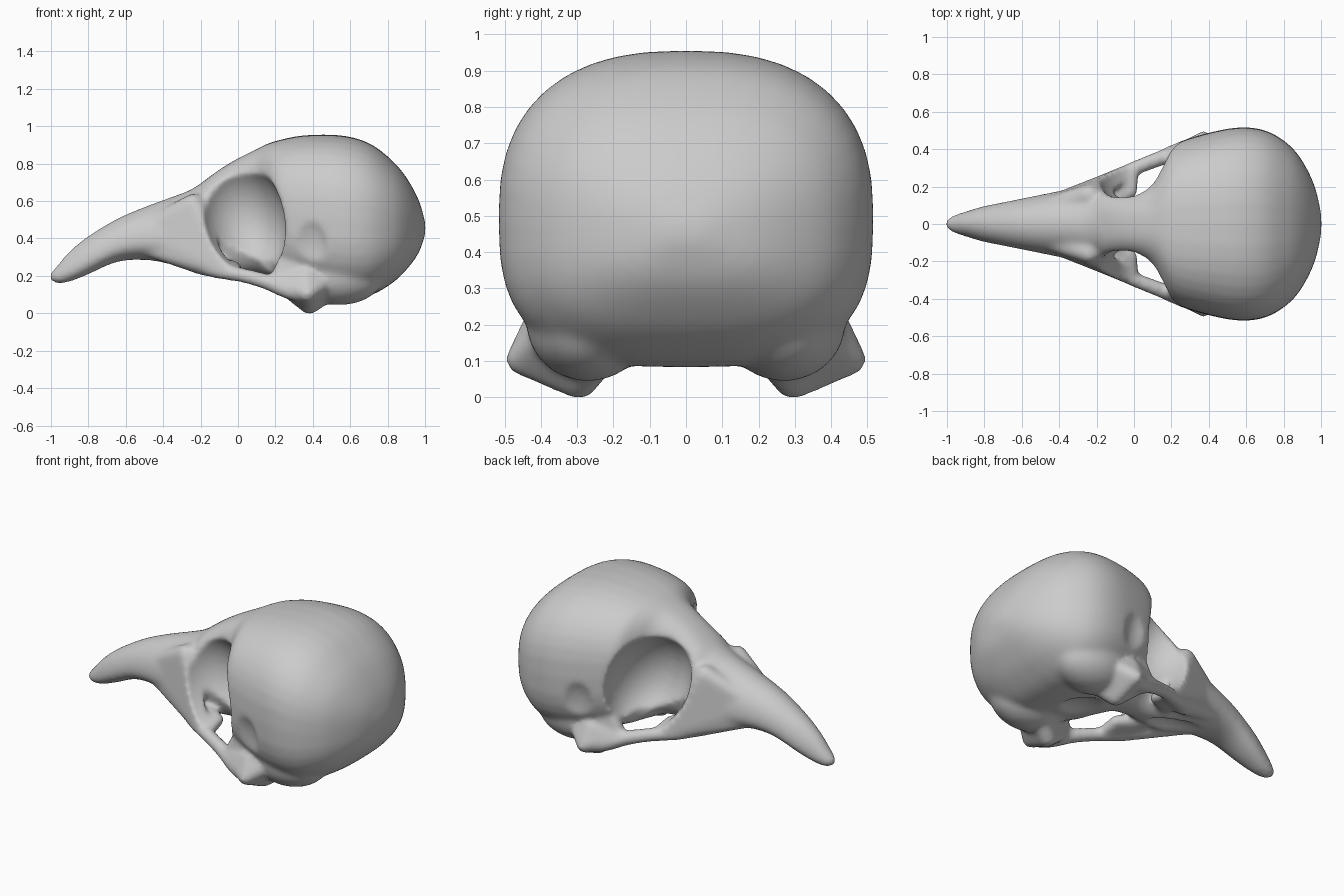
import bpy, bmesh, math
from mathutils import Vector, Matrix

cube = bpy.data.objects.get("Cube")
if cube:
    bpy.data.objects.remove(cube, do_unlink=True)

bone = bpy.data.materials.new("bone_grey")
bone.use_nodes = True
GREY = (0.6, 0.6, 0.6, 1)
bone.diffuse_color = GREY
bone.node_tree.nodes["Principled BSDF"].inputs["Base Color"].default_value = GREY


def catmull(rows, steps):
    """Smoothly interpolate between rows of numbers."""
    out = []
    for i in range(len(rows) - 1):
        a, b = rows[max(i - 1, 0)], rows[i]
        c, d = rows[i + 1], rows[min(i + 2, len(rows) - 1)]
        for s in range(steps):
            t = s / steps
            out.append([q + t / 2 * (r - p + t * (2*p - 5*q + 4*r - w + t * (3*(q - r) + w - p)))
                        for p, q, r, w in zip(a, b, c, d)])
    out.append(list(rows[-1]))
    return out


def loft(bm, rings):
    """Bridge closed rings of points and cap both ends."""
    vs = [[bm.verts.new(p) for p in ring] for ring in rings]
    n = len(vs[0])
    for r0, r1 in zip(vs, vs[1:]):
        for k in range(n):
            bm.faces.new((r0[k], r0[(k + 1) % n], r1[(k + 1) % n], r1[k]))
    bm.faces.new(vs[0])
    bm.faces.new(vs[-1])


def tube(bm, path):
    """Tapered rod through (x, y, z, radius) points."""
    pts = catmull(path, 4)
    rings = []
    for i, p in enumerate(pts):
        ahead, behind = pts[min(i + 1, len(pts) - 1)], pts[max(i - 1, 0)]
        turn = (Vector(ahead[:3]) - Vector(behind[:3])).to_track_quat('Z', 'Y')
        rings.append([Vector(p[:3]) + turn @ Vector((p[3] * math.cos(a), p[3] * math.sin(a), 0))
                      for a in (k * math.tau / 12 for k in range(12))])
    loft(bm, rings)


def blob(bm, centre, radii, tilt=0.0):
    m = Matrix.Translation(centre) @ Matrix.Rotation(tilt, 4, 'Y') @ Matrix.Diagonal((*radii, 1))
    return bmesh.ops.create_uvsphere(bm, u_segments=32, v_segments=20, radius=1, matrix=m)["verts"]


def hull(bm, balls, side):
    """Rounded solid wrapped around (x, y, z, radius) balls."""
    verts = []
    for x, y, z, r in balls:
        verts += blob(bm, (x, side * y, z), (r, r, r))
    edges = {e for v in verts for e in v.link_edges}
    bmesh.ops.delete(bm, geom=list(edges), context='EDGES_FACES')
    bmesh.ops.convex_hull(bm, input=[v for v in bm.verts if not v.link_faces])
    bmesh.ops.delete(bm, geom=[v for v in bm.verts if not v.link_faces], context='VERTS')


def make(name, bm):
    bmesh.ops.recalc_face_normals(bm, faces=bm.faces)
    me = bpy.data.meshes.new(name)
    bm.to_mesh(me)
    bm.free()
    ob = bpy.data.objects.new(name, me)
    bpy.context.collection.objects.link(ob)
    return ob


def bake(ob):
    """Apply the modifier stack."""
    dg = bpy.context.evaluated_depsgraph_get()
    me = bpy.data.meshes.new_from_object(ob.evaluated_get(dg))
    ob.modifiers.clear()
    ob.data = me


def remesh(ob, size):
    mod = ob.modifiers.new("remesh", 'REMESH')
    mod.mode = 'VOXEL'
    mod.voxel_size = size


# Beak and braincase: x, bottom, top, half width, height of widest point
stations = [
    (-1.01, .185, .215, .02, .5), (-.97, .165, .26, .045, .4), (-.9, .175, .34, .068, .35),
    (-.8, .215, .42, .097, .35), (-.65, .28, .51, .127, .35), (-.5, .29, .575, .157, .35),
    (-.35, .255, .63, .187, .35), (-.24, .225, .675, .21, .45), (-.1, .215, .775, .165, .7),
    (0, .22, .835, .165, .75), (.09, .22, .88, .22, .65), (.15, .2, .91, .33, .55),
    (.21, .18, .93, .42, .5), (.35, .13, .957, .475, .48), (.55, .09, .957, .516, .48),
    (.7, .1, .915, .5, .48), (.82, .165, .825, .43, .48), (.9, .24, .73, .335, .48),
    (.965, .33, .61, .2, .48), (1.0, .43, .49, .05, .5)]


def section(x, low, high, half, frac):
    mid = low + frac * (high - low)
    ring = []
    for k in range(40):
        c, s = math.cos(k * math.tau / 40), math.sin(k * math.tau / 40)
        rise = (high - mid) if s > 0 else (low - mid)
        power = 2 / (2.05 if x < -.2 else 2.5 if s > 0 or x < .2 else 2.9)
        ring.append((x, half * math.copysign(abs(c) ** power, c), mid + rise * abs(s) ** power))
    return ring


bm = bmesh.new()
loft(bm, [section(*row) for row in catmull(stations, 4)])
for side in (1, -1):
    # Lobes at the base of the braincase
    blob(bm, (.54, side * .27, .21), (.24, .17, .16))
    # Cheeks running from the beak to the front rims of the sockets
    hull(bm, [(-.5, .07, .44, .06), (-.46, .1, .34, .04), (-.24, .155, .59, .057),
              (-.2, .18, .255, .045), (-.04, .275, .22, .04)], side)
skull = make("skull", bm)
remesh(skull, .014)

# Eye sockets with open floors, temple hollows and underside hollows
cutters = []
hollows = [((-.42, 0, .2), (.32, .08, .095), 0), ((.3, 0, .07), (.22, .14, .1), 0)]
for side in (1, -1):
    hollows += [((.025, side * .34, .525), (.225, .27, .315), -.36),
                ((.09, side * .255, .21), (.1, .09, .2), 0),
                ((.36, side * .545, .33), (.14, .1, .22), 0)]
for spot, radii, tilt in hollows:
    bm = bmesh.new()
    blob(bm, spot, radii, tilt)
    cutter = make("hollow_cutter", bm)
    cutter.hide_render = True
    cutters.append(cutter)
    mod = skull.modifiers.new("hollow", 'BOOLEAN')
    mod.operation = 'DIFFERENCE'
    mod.solver = 'EXACT'
    mod.object = cutter
bake(skull)
for cutter in cutters:
    bpy.data.objects.remove(cutter, do_unlink=True)

bm = bmesh.new()
bm.from_mesh(skull.data)
for side in (1, -1):
    # Cheek bars under the eye sockets
    tube(bm, [(-.25, side * .17, .275, .04), (-.12, side * .24, .235, .042),
              (.02, side * .305, .21, .04), (.15, side * .355, .175, .043),
              (.27, side * .4, .13, .05), (.37, side * .43, .11, .05)])
    # Front floors of the sockets
    hull(bm, [(-.2, .12, .3, .04), (-.13, .23, .25, .04), (-.01, .285, .22, .035),
              (-.02, .17, .25, .035), (-.15, .1, .27, .04)], side)
    # Jaw joints flaring out into the cheek knobs
    hull(bm, [(.37, .455, .11, .042), (.38, .295, .052, .052), (.36, .41, .21, .04),
              (.48, .24, .13, .06), (.47, .36, .19, .06), (.2, .365, .18, .04)], side)
    # Lower rear rims of the sockets
    hull(bm, [(.28, .36, .34, .035), (.21, .355, .2, .04), (.36, .39, .2, .04),
              (.35, .3, .25, .06)], side)
bmesh.ops.recalc_face_normals(bm, faces=bm.faces)
bm.to_mesh(skull.data)
bm.free()

remesh(skull, .013)
soft = skull.modifiers.new("soften", 'SMOOTH')
soft.factor = .5
soft.iterations = 12
bake(skull)

# Centre on the origin and stand on the ground
xs = [v.co.x for v in skull.data.vertices]
floor = min(v.co.z for v in skull.data.vertices)
middle = (max(xs) + min(xs)) / 2
skull.data.transform(Matrix.Translation((-middle, 0, -floor)))

skull.data.materials.clear()
skull.data.materials.append(bone)
for face in skull.data.polygons:
    face.use_smooth = True
    face.material_index = 0
